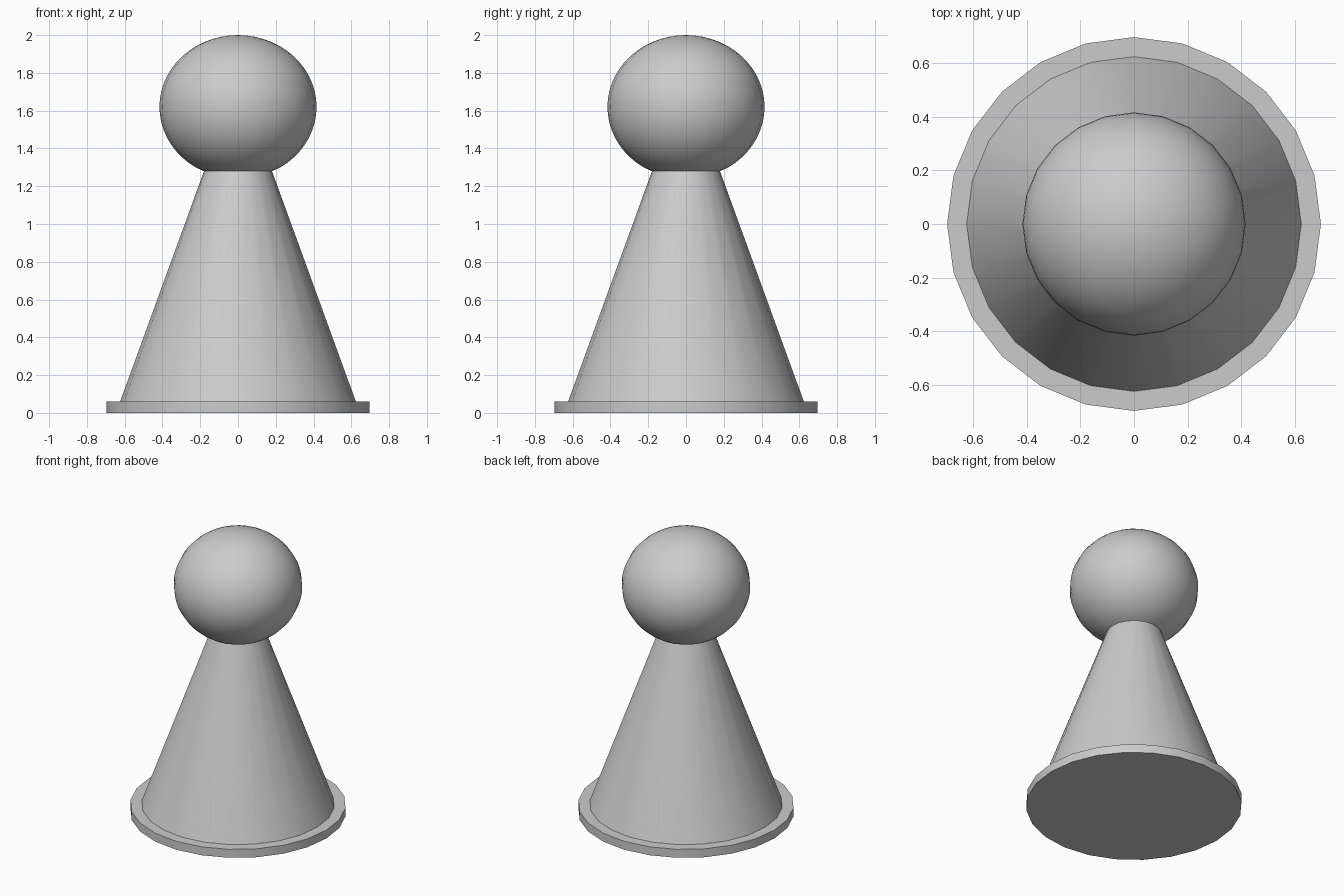
import bpy, bmesh, math

if "Cube" in bpy.data.objects:
    bpy.data.objects.remove(bpy.data.objects["Cube"])

SIDES = 24

# Half profile: base disc, tapered body, slightly squashed ball head
profile = [(0, 0), (0.697, 0), (0.697, 0.06), (0.624, 0.06), (0.18, 1.28)]
HEAD_R, HEAD_H, HEAD_Z, STEPS = 0.416, 0.38, 1.62, 24
start = -math.acos(0.18 / HEAD_R)
for i in range(1, STEPS):
    a = start + (math.pi / 2 - start) * i / STEPS
    profile.append((HEAD_R * math.cos(a), HEAD_Z + HEAD_H * math.sin(a)))
profile.append((0, HEAD_Z + HEAD_H))

# Turn the profile around the z axis
bm = bmesh.new()
verts = [bm.verts.new((r, 0, z)) for r, z in profile]
edges = [bm.edges.new(pair) for pair in zip(verts, verts[1:])]
bmesh.ops.spin(bm, geom=verts + edges, cent=(0, 0, 0), axis=(0, 0, 1),
               angle=2 * math.pi, steps=SIDES, use_merge=False)
bmesh.ops.remove_doubles(bm, verts=bm.verts[:], dist=0.0005)
bmesh.ops.recalc_face_normals(bm, faces=bm.faces[:])
mesh = bpy.data.meshes.new("pawn_piece")
bm.to_mesh(mesh)
bm.free()

pawn = bpy.data.objects.new("pawn_piece", mesh)
bpy.context.collection.objects.link(pawn)
bpy.context.view_layer.objects.active = pawn
pawn.select_set(True)
bpy.ops.object.shade_smooth_by_angle(angle=math.radians(30))
